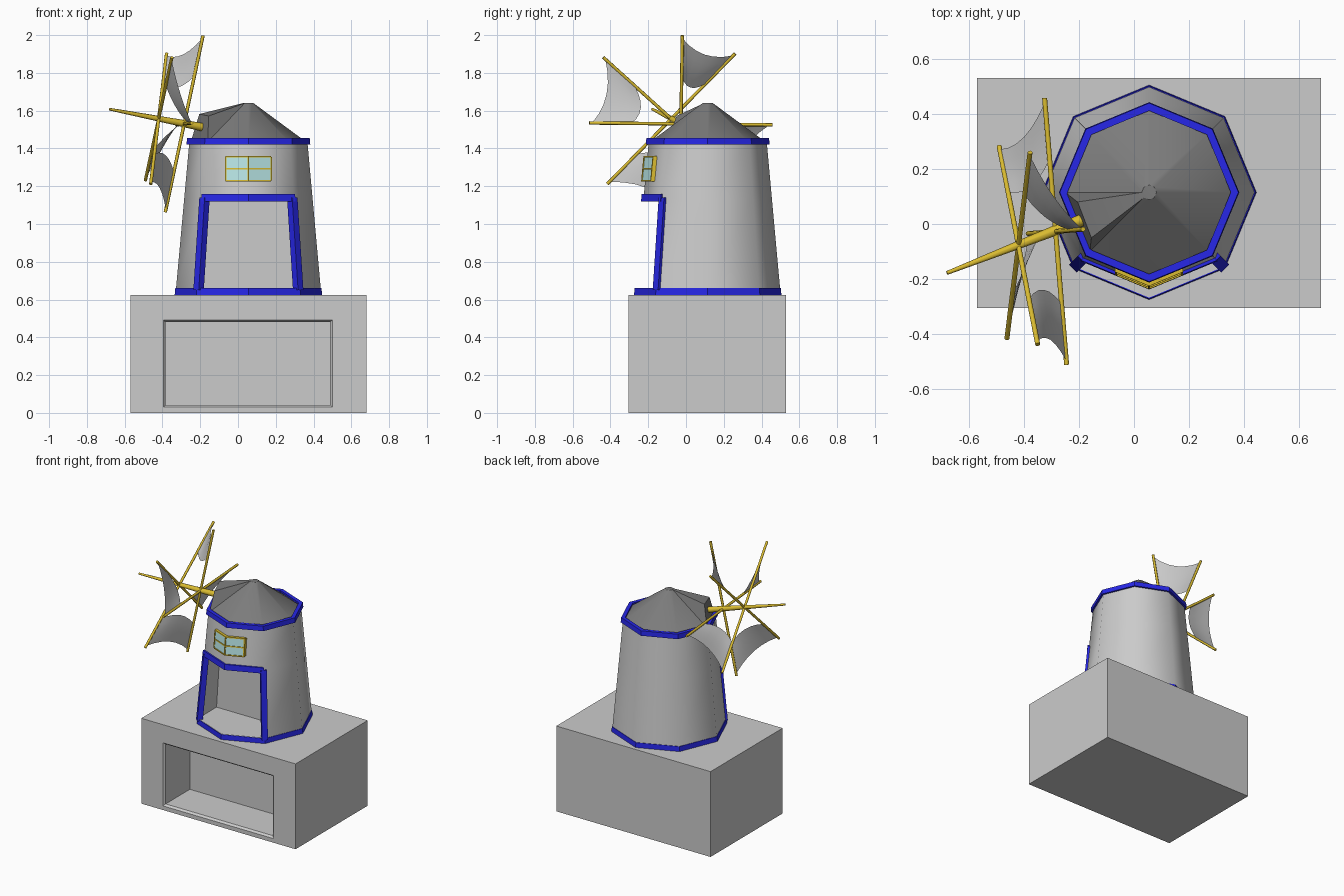
import bpy, bmesh, math
from mathutils import Vector

if "Cube" in bpy.data.objects:
    bpy.data.objects.remove(bpy.data.objects["Cube"])

CX, CY = 0.055, 0.115


def material(name, *rgb):
    m = bpy.data.materials.new(name)
    m.diffuse_color = (*rgb, 1)
    m.use_nodes = True
    m.node_tree.nodes["Principled BSDF"].inputs["Base Color"].default_value = m.diffuse_color
    return m


BLUE = material("blue_paint", 0.02, 0.02, 0.8)
WOOD = material("golden_wood", 0.7, 0.5, 0.03)
DARK = material("dark_roof", 0.2, 0.2, 0.2)
GLASS = material("pale_glass", 0.5, 0.82, 0.82)


def make(name, verts, faces, mat=None, smooth=None, closed=True):
    me = bpy.data.meshes.new(name)
    me.from_pydata([tuple(v) for v in verts], [], faces)
    if closed:
        bm = bmesh.new()
        bm.from_mesh(me)
        bmesh.ops.recalc_face_normals(bm, faces=bm.faces)
        bm.to_mesh(me)
        bm.free()
    if mat:
        me.materials.append(mat)
    if smooth:
        me.shade_smooth()
        me.set_sharp_from_angle(angle=math.radians(smooth))
    ob = bpy.data.objects.new(name, me)
    bpy.context.collection.objects.link(ob)
    return ob


def loft(name, loops, mat=None, smooth=None, ring=False):
    """Skin matching closed loops; cap the ends, or join them into a ring."""
    n, k = len(loops[0]), len(loops)
    faces = []
    for a in range(k if ring else k - 1):
        b = (a + 1) % k
        faces += [(a * n + i, a * n + (i + 1) % n, b * n + (i + 1) % n, b * n + i)
                  for i in range(n)]
    if not ring:
        faces += [tuple(range(n)), tuple((k - 1) * n + i for i in range(n))]
    return make(name, [v for l in loops for v in l], faces, mat, smooth)


def rod(name, a, b, r0, r1, mat=WOOD, sides=8):
    a, b = Vector(a), Vector(b)
    q = (b - a).to_track_quat('Z', 'Y')
    circle = [Vector((math.cos(t), math.sin(t), 0))
              for t in (2 * math.pi * i / sides for i in range(sides))]
    return loft(name, [[p + q @ (c * r) for c in circle] for p, r in ((a, r0), (b, r1))],
                mat, 50)


def pol(deg, r, z, side=0.0):
    t = math.radians(deg)
    return Vector((CX + r * math.cos(t) - side * math.sin(t),
                   CY + r * math.sin(t) + side * math.cos(t), z))


def wall_r(z):
    return 0.383 - (z - 0.66) * 0.091


def band(name, angles, z0, z1, out, inn, ring, mat=BLUE):
    """Trim strip that follows the octagonal wall."""
    loops = [[pol(a, wall_r(z0) + out, z0), pol(a, wall_r(z1) + out, z1),
              pol(a, wall_r(z1) - inn, z1), pol(a, wall_r(z0) - inn, z0)] for a in angles]
    return loft(name, loops, mat, None, ring)


OCT = [45 * i for i in range(8)]


# Plinth with a framed niche in the front
def rect(x0, x1, z0, z1, y):
    return [(x0, y, z0), (x1, y, z0), (x1, y, z1), (x0, y, z1)]


loft("plinth", [rect(-0.57, 0.68, 0, 0.625, 0.53), rect(-0.57, 0.68, 0, 0.625, -0.305),
                rect(-0.395, 0.5, 0.03, 0.492, -0.305), rect(-0.383, 0.488, 0.042, 0.48, -0.29),
                rect(-0.383, 0.488, 0.042, 0.48, -0.01)])

# Tapered tower with a doorway cut out of its two front sides
ZB, ZM, ZT, YB = 0.655, 1.135, 1.435, 0.06
v = [pol(a, wall_r(z), z) for z in (ZB, ZM, ZT) for a in OCT]
v += [(v[5].x, YB, ZB), (v[7].x, YB, ZB), (v[13].x, YB, ZM), (v[15].x, YB, ZM)]
f = [(i, (i + 1) % 8, 8 + (i + 1) % 8, 8 + i) for i in (7, 0, 1, 2, 3, 4)]
f += [(8 + i, 8 + (i + 1) % 8, 16 + (i + 1) % 8, 16 + i) for i in range(8)]
f += [(5, 13, 26, 24), (7, 15, 27, 25), (24, 25, 27, 26), (13, 14, 15, 27, 26),
      (7, 0, 1, 2, 3, 4, 5, 24, 25), tuple(range(16, 24))]
# the spare front vertex of the lowest ring is dropped
f = [tuple(i - (i > 6) for i in face) for face in f]
make("tower", v[:6] + v[7:], f, None, 50)
loft("tower_floor", [[pol(a, 0.383, z) for a in OCT] for z in (0.64, 0.662)])

# Blue trim: foot, crown, lintel and jambs
band("foot_trim", OCT, 0.625, 0.66, 0.004, 0.03, True)
band("crown_trim", OCT, 1.42, 1.455, 0.014, 0.014, True)
band("door_lintel", (225, 270, 315), 1.12, 1.16, 0.012, 0.03, False)
for side, a in (("left", 225), ("right", 315)):
    loft("door_jamb_" + side,
         [[pol(a, wall_r(z) + dr, z, s) for dr, s in
           ((0.008, -0.02), (0.008, 0.02), (-0.03, 0.02), (-0.03, -0.02))]
          for z in (0.65, 1.14)], BLUE)


# Window folded around the front corner of the tower
def win(dx, z, out):
    return Vector((CX + dx, CY - wall_r(z) + 0.414 * abs(dx) - out, z))


def win_strip(name, xs, z0, z1, out, mat):
    loft(name, [[win(x, z0, out), win(x, z1, out), win(x, z1, -0.01), win(x, z0, -0.01)]
                for x in xs], mat)


W = 0.12
win_strip("window_glass", (-W, 0, W), 1.23, 1.355, 0.016, GLASS)
for i, z in enumerate((1.23, 1.2925, 1.355)):
    win_strip(f"window_rail_{i}", (-W, 0, W), z - 0.004, z + 0.004, 0.021, WOOD)
for i, x in enumerate((-W, 0, W)):
    win_strip(f"window_post_{i}", (x - 0.004, x, x + 0.004), 1.23, 1.355, 0.021, WOOD)

# Roof with a raised gable towards the sails
v = [pol(a, 0.305, 1.435) for a in OCT] + [pol(a, 0.027, 1.64) for a in OCT]
v += [(-0.205, 0.08, 1.582), (-0.155, -0.05, 1.572)]
f = [(i, (i + 1) % 8, 8 + (i + 1) % 8, 8 + i) for i in range(8) if i != 4]
f += [(12, 13, 17, 16), (4, 5, 17, 16), (12, 16, 4), (13, 5, 17),
      tuple(range(8)), tuple(range(8, 16))]
make("roof", v, f, DARK, 30)

# Sail shaft
rod("sail_shaft", (-0.15, 0.03, 1.505), (-0.68, -0.178, 1.608), 0.023, 0.007)

# Four spars crossing the shaft, two near the roof and two further out
HUB_IN, HUB_OUT = Vector((-0.285, -0.027, 1.53)), Vector((-0.42, -0.078, 1.557))
TIPS = {"up": (HUB_IN, (0.1, 0.008, 0.468)),
        "level": (HUB_IN, (-0.04, 0.485, -0.005)),
        "rising": (HUB_OUT, (0.042, 0.338, 0.345)),
        "falling": (HUB_OUT, (0.07, -0.36, 0.325))}
for name, (hub, d) in TIPS.items():
    rod("spar_" + name, hub + Vector(d), hub - Vector(d), 0.009, 0.009)


# Cloth sails stretched between neighbouring spars, sagging towards the hub
def sail(name, spar_a, sign_a, spar_b, sign_b, nu=6, nv=4):
    (ha, da), (hb, db) = TIPS[spar_a], TIPS[spar_b]
    da, db = Vector(da) * sign_a, Vector(db) * sign_b
    inward = -(da + db).normalized()
    verts = []
    for j in range(nv + 1):
        k = 0.54 + 0.43 * j / nv
        for i in range(nu + 1):
            u = i / nu
            p = (ha + da * k).lerp(hb + db * k, u)
            verts.append(p + inward * 0.045 * 4 * u * (1 - u))
    n = nu + 1
    faces = [(j * n + i, j * n + i + 1, (j + 1) * n + i + 1, (j + 1) * n + i)
             for j in range(nv) for i in range(nu)]
    make(name, verts, faces, None, 40, closed=False)


sail("sail_top", "up", 1, "rising", 1)
sail("sail_front", "level", -1, "falling", 1)
sail("sail_bottom", "up", -1, "rising", -1)
sail("sail_back", "level", 1, "falling", -1)
